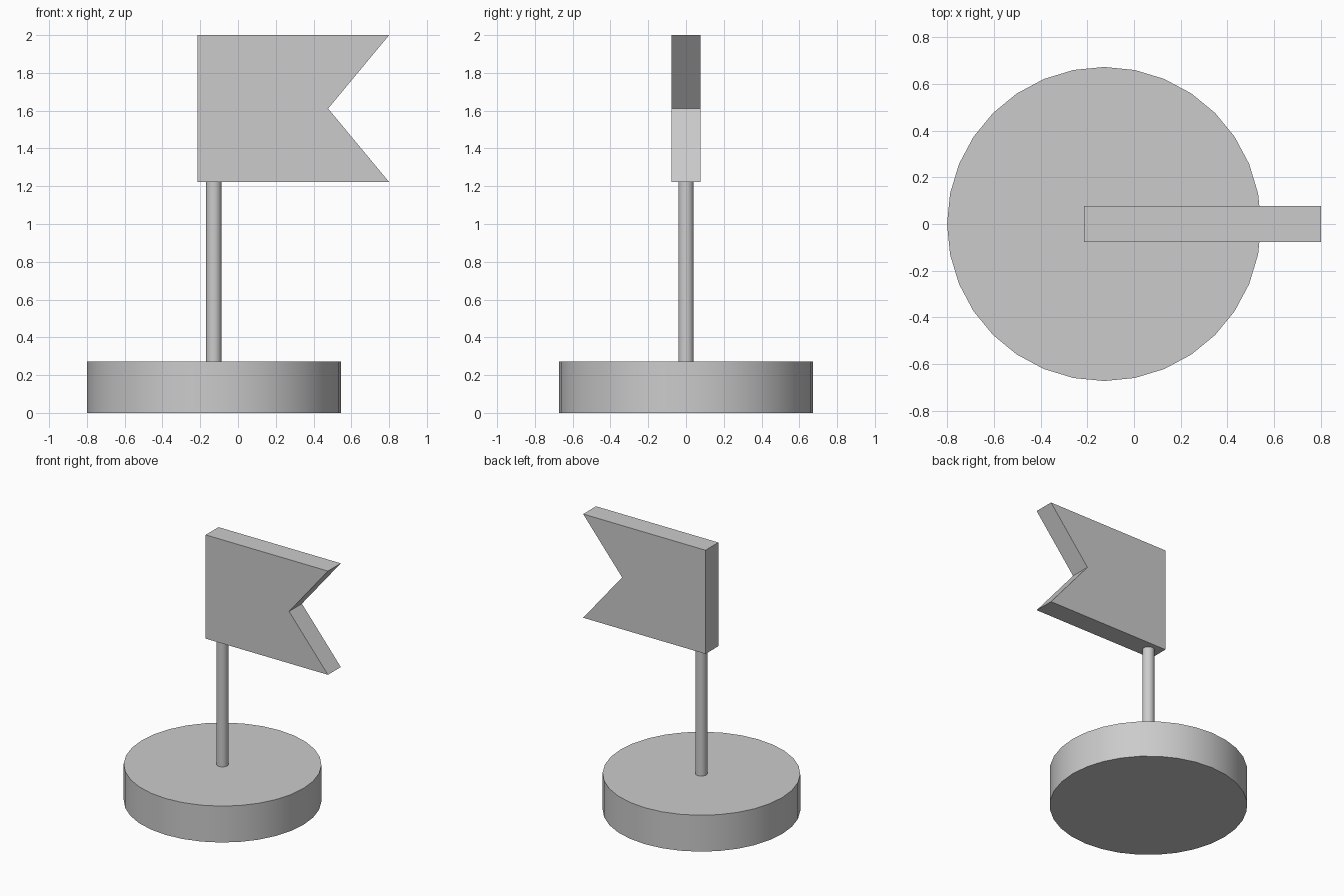
import bpy
import bmesh
import math

if "Cube" in bpy.data.objects:
    bpy.data.objects.remove(bpy.data.objects["Cube"])

AXIS_X = -0.128  # shared centre line of base and pole


def cylinder(name, radius, z0, z1):
    bpy.ops.mesh.primitive_cylinder_add(
        vertices=32, radius=radius, depth=z1 - z0,
        location=(AXIS_X, 0, (z0 + z1) / 2))
    obj = bpy.context.object
    obj.name = name
    bpy.ops.object.shade_smooth_by_angle(angle=math.radians(30))
    return obj


# Round base and thin pole
cylinder("base", 0.672, 0.0, 0.273)
cylinder("pole", 0.041, 0.273, 1.222)

# Swallowtail flag: side profile extruded along y
profile = [(-0.215, 1.222), (0.8, 1.222), (0.477, 1.611), (0.8, 2.0), (-0.215, 2.0)]
half = 0.076
bm = bmesh.new()
face = bm.faces.new([bm.verts.new((x, -half, z)) for x, z in profile])
ext = bmesh.ops.extrude_face_region(bm, geom=[face])
bmesh.ops.translate(bm, vec=(0, 2 * half, 0),
                    verts=[g for g in ext["geom"] if isinstance(g, bmesh.types.BMVert)])
bmesh.ops.recalc_face_normals(bm, faces=bm.faces)
mesh = bpy.data.meshes.new("flag")
bm.to_mesh(mesh)
bm.free()
bpy.context.collection.objects.link(bpy.data.objects.new("flag", mesh))
